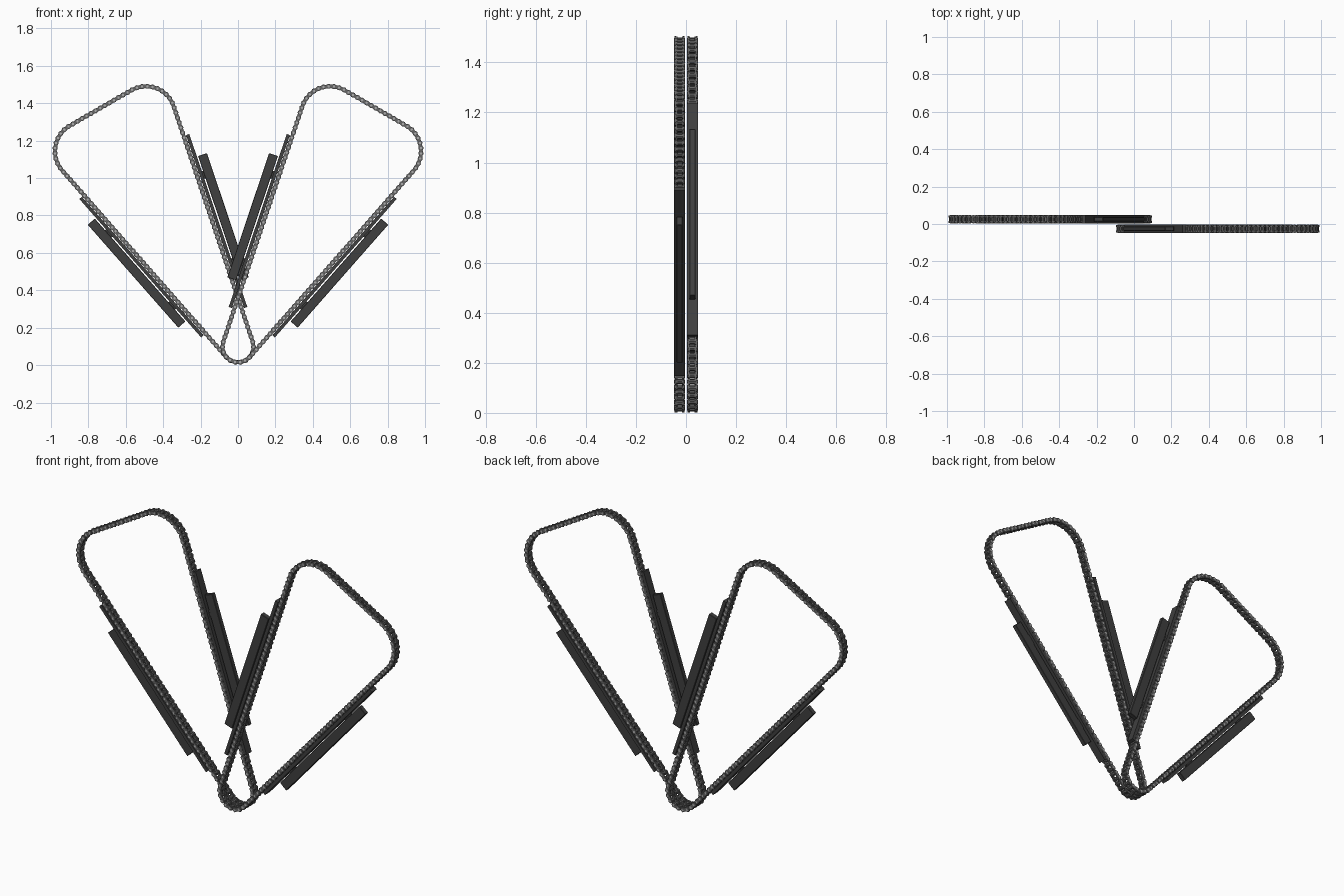
import bpy, bmesh, math
from mathutils import Vector

if "Cube" in bpy.data.objects:
    bpy.data.objects.remove(bpy.data.objects["Cube"])

HALF = 0.014        # half height of the chain band
YC = -0.0255        # depth centre of the front loop
LINKS = 136


def material(name, v):
    m = bpy.data.materials.new(name)
    m.diffuse_color = (v, v, v, 1)
    m.use_nodes = True
    m.node_tree.nodes["Principled BSDF"].inputs["Base Color"].default_value = m.diffuse_color
    return m


DARK = material("dark guide grey", 0.05)
STEEL = material("chain plate grey", 0.13)
LIGHT = material("pin light grey", 0.42)

# Sprocket circles (x, z, outer radius), clockwise from the bottom
CIRCLES = [(0, 0.098, 0.097), (0.492, 1.335, 0.17), (0.823, 1.144, 0.17)]


def tangent(a, b, inset=0.0):
    """Outer tangent on the left of the travel direction: start, end, normal."""
    ca, cb = Vector(a[:2]), Vector(b[:2])
    d = cb - ca
    u = d.normalized()
    n = Vector((-u.y, u.x))
    s = (a[2] - b[2]) / d.length
    m = n * math.sqrt(1 - s * s) + u * s
    return ca + m * (a[2] - inset), cb + m * (b[2] - inset), m


def loop_points(count):
    """Evenly spaced pin positions around the loop."""
    pts = []
    for i in range(3):
        a, b, c = CIRCLES[i], CIRCLES[(i + 1) % 3], CIRCLES[(i + 2) % 3]
        p, q, m = tangent(a, b, HALF)
        m2 = tangent(b, c, HALF)[2]
        pts.append(p)
        a0 = math.atan2(m.y, m.x)
        sweep = (a0 - math.atan2(m2.y, m2.x)) % (2 * math.pi)
        for k in range(25):
            t = a0 - sweep * k / 24
            pts.append(Vector(b[:2]) + Vector((math.cos(t), math.sin(t))) * (b[2] - HALF))
    pts.append(pts[0])
    total = sum((q - p).length for p, q in zip(pts, pts[1:]))
    step, out, run = total / count, [], 0.0
    for p, q in zip(pts, pts[1:]):
        seg = (q - p).length
        while len(out) < count and len(out) * step < run + seg:
            out.append(p.lerp(q, (len(out) * step - run) / seg))
        run += seg
    return out


def prism(bm, outline, y0, y1):
    """Extrude an x-z outline along y."""
    f = [bm.verts.new((p.x, y0, p.y)) for p in outline]
    b = [bm.verts.new((p.x, y1, p.y)) for p in outline]
    bm.faces.new(f)
    bm.faces.new(b[::-1])
    for i in range(len(f)):
        j = (i + 1) % len(f)
        bm.faces.new((f[j], f[i], b[i], b[j]))


def finish(bm, name, mat, bevel=0):
    bmesh.ops.recalc_face_normals(bm, faces=bm.faces[:])
    me = bpy.data.meshes.new(name)
    bm.to_mesh(me)
    bm.free()
    me.materials.append(mat)
    front = bpy.data.objects.new("right_" + name, me)
    # The second assembly is the first turned half way about z
    back = bpy.data.objects.new("left_" + name, me)
    back.rotation_euler.z = math.pi
    for o in (front, back):
        bpy.context.collection.objects.link(o)
        if bevel:
            mod = o.modifiers.new("bevel", 'BEVEL')
            mod.width, mod.segments = bevel, 1


def ring(c, r, n):
    return [c + Vector((math.cos(2 * math.pi * k / n), math.sin(2 * math.pi * k / n))) * r
            for k in range(n)]


def link_outline(p, q):
    """Waisted plate around two pins."""
    u = (q - p).normalized()
    n = Vector((-u.y, u.x))
    out = []
    for c, d in ((q, u), (p, -u)):
        side = Vector((d.y, -d.x))
        for t in (-75, -25, 25, 75):
            a = math.radians(t)
            out.append(c + (d * math.cos(a) - side * math.sin(a)) * HALF)
        out.append((p + q) / 2 - side * HALF * 0.65)
    return out


# Chain: alternating inner and outer plates, rollers and pins
pins = loop_points(LINKS)
plates, rollers, rivets = bmesh.new(), bmesh.new(), bmesh.new()
for i, p in enumerate(pins):
    q = pins[(i + 1) % LINKS]
    near, far = (0.0145, 0.0195) if i % 2 else (0.009, 0.014)
    for s in (-1, 1):
        prism(plates, link_outline(p, q), YC + s * near, YC + s * far)
    prism(rollers, ring(p, 0.0095, 8), YC - 0.009, YC + 0.009)
    prism(rivets, ring(p, 0.0065, 8), YC - 0.0215, YC + 0.0215)
finish(plates, "chain_plates", STEEL)
finish(rollers, "chain_rollers", STEEL)
finish(rivets, "chain_pins", LIGHT)


def strip(name, a, b, z0, z1, near, far, half_w, bevel=0):
    """Bar parallel to a straight chain run, between two heights."""
    p, q, m = tangent(a, b)

    def at(z):
        return p.lerp(q, (z - p.y) / (q.y - p.y))
    lo, hi = at(z0), at(z1)
    bm = bmesh.new()
    prism(bm, [lo + m * near, hi + m * near, hi + m * far, lo + m * far],
          YC - half_w, YC + half_w)
    finish(bm, name, DARK, bevel)


# Guides: a wide shoe against the chain, a narrow backing bar and its mounts
for name, a, b, shoe, bar in (
        ("inner", CIRCLES[0], CIRCLES[1], (0.305, 1.23), (0.445, 1.11)),
        ("outer", CIRCLES[2], CIRCLES[0], (0.16, 0.90), (0.25, 0.80))):
    strip(name + "_guide_shoe", a, b, *shoe, 0.0, 0.018, 0.0225)
    strip(name + "_guide_bar", a, b, *bar, 0.025, 0.075, 0.0125, 0.002)
    for k in (0.15, 0.85):
        z = bar[0] + (bar[1] - bar[0]) * k
        strip(name + "_guide_mount", a, b, z - 0.02, z + 0.02, 0.016, 0.027, 0.008)
